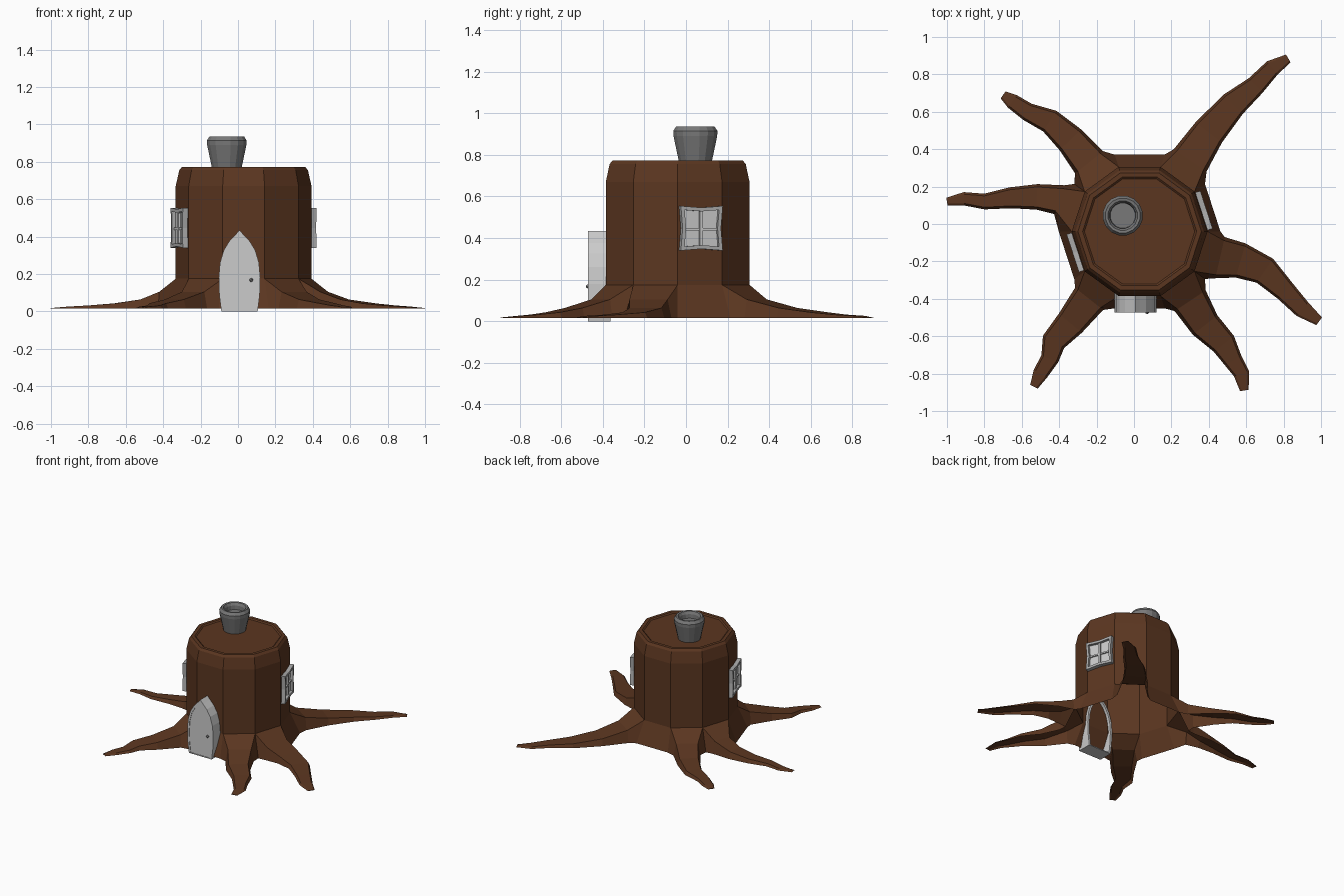
import bpy, bmesh, math
from mathutils import Matrix, Vector

if "Cube" in bpy.data.objects:
    bpy.data.objects.remove(bpy.data.objects["Cube"])

def mat(name, rgb):
    m = bpy.data.materials.new(name)
    m.diffuse_color = (*rgb, 1)
    m.use_nodes = True
    m.node_tree.nodes["Principled BSDF"].inputs["Base Color"].default_value = m.diffuse_color
    return m

BARK = mat("bark brown", (0.105, 0.037, 0.0145))
STONE = mat("chimney grey", (0.19, 0.19, 0.19))
PALE = mat("door pale grey", (0.6, 0.6, 0.6))
FRAME = mat("window frame grey", (0.42, 0.42, 0.42))
KNOB = mat("knob grey", (0.2, 0.2, 0.2))

CX, CY = 0.03, -0.04      # trunk axis

def finish(bm, name, material, recalc=True):
    if recalc:
        bmesh.ops.recalc_face_normals(bm, faces=bm.faces)
    me = bpy.data.meshes.new(name)
    bm.to_mesh(me)
    bm.free()
    me.materials.append(material)
    ob = bpy.data.objects.new(name, me)
    bpy.context.collection.objects.link(ob)
    return ob

def rings_of(bm, profile, n, cx, cy, phase=0.0):
    return [[bm.verts.new((cx + r * math.cos(2 * math.pi * k / n + phase),
                           cy + r * math.sin(2 * math.pi * k / n + phase), z))
             for k in range(n)] for r, z in profile]

def wall(bm, lo, hi, k):
    j = (k + 1) % len(lo)
    bm.faces.new((lo[k], lo[j], hi[j], hi[k]))

# --- trunk: ten-sided, flared foot, recessed cut top, roots grown from the foot
bm = bmesh.new()
profile = [(0.432, 0.015), (0.363, 0.175), (0.363, 0.67), (0.344, 0.755),
           (0.33, 0.772), (0.305, 0.772), (0.295, 0.764)]
rings = rings_of(bm, profile, 10, CX, CY)
roots = {   # trunk face: (width scale, centre line)
    1: (1.0, [(.30, .34), (.40, .49), (.53, .64), (.65, .74), (.74, .835), (.825, .885)]),
    3: (0.88, [(-.24, .33), (-.34, .45), (-.45, .55), (-.57, .60), (-.65, .655), (-.70, .69)]),
    4: (0.72, [(-.40, .13), (-.52, .145), (-.66, .14), (-.80, .12), (-.91, .135), (-1.0, .12)]),
    6: (0.88, [(-.24, -.40), (-.34, -.53), (-.43, -.63), (-.45, -.72), (-.50, -.80), (-.535, -.87)]),
    8: (0.93, [(.30, -.41), (.38, -.54), (.48, -.64), (.53, -.73), (.575, -.80), (.59, -.89)]),
    9: (1.08, [(.46, -.18), (.57, -.195), (.70, -.25), (.81, -.36), (.90, -.455), (.99, -.52)]),
}
half = [0.087, 0.074, 0.06, 0.042, 0.034, 0.014]
tops = [0.105, 0.064, 0.043, 0.032, 0.026, 0.018]
for i in range(len(rings) - 1):
    for k in range(10):
        if i or k not in roots:
            wall(bm, rings[i], rings[i + 1], k)
bm.faces.new(rings[-1])
for k, (s, path) in roots.items():
    j = (k + 1) % 10
    prev = [rings[0][j], rings[1][j], rings[1][k], rings[0][k]]
    a = math.radians(18 + 36 * k)
    last = Vector((CX + .342 * math.cos(a), CY + .342 * math.sin(a)))
    pts = [last] + [Vector(p) for p in path]
    for i in range(1, len(pts)):
        d = (pts[min(i + 1, len(pts) - 1)] - pts[i - 1]).normalized()
        left = Vector((-d.y, d.x))
        w, z = half[i - 1] * s, tops[i - 1]
        b = w + 0.01 + 0.1 * (z - 0.015)
        cur = [bm.verts.new((*(pts[i] + left * o), h))
               for o, h in ((b, 0.015), (w, z), (-w, z), (-b, 0.015))]
        for q in range(3):
            bm.faces.new((prev[q], prev[q + 1], cur[q + 1], cur[q]))
        prev = cur
    bm.faces.new(prev[::-1])
finish(bm, "trunk_and_roots", BARK, recalc=False)

# --- chimney pot with hollow mouth
bm = bmesh.new()
rings = rings_of(bm, [(.078, .755), (.107, .89), (.108, .915), (.094, .936),
                      (.08, .934), (.07, .915), (.068, .885)], 16, -0.06, 0.045, math.pi / 16)
for lo, hi in zip(rings, rings[1:]):
    for k in range(16):
        wall(bm, lo, hi, k)
bm.faces.new(rings[-1])
finish(bm, "chimney", STONE, recalc=False)

# --- helpers for upright frames and panels (local front is -y)
def frame(bm, outer, inner, front, back, m):
    def loop(pts, y):
        return [bm.verts.new(m @ Vector((x, y, z))) for x, z in pts]
    loops = [loop(outer, back), loop(outer, front), loop(inner, front), loop(inner, back)]
    for i in range(4):
        for k in range(len(outer)):
            wall(bm, loops[i], loops[(i + 1) % 4], k)

def plate(name, pts, y, t, m, material):
    bm = bmesh.new()
    f = bm.faces.new([bm.verts.new(m @ Vector((x, y, z))) for x, z in pts])
    out = bmesh.ops.extrude_face_region(bm, geom=[f])
    shift = m.to_3x3() @ Vector((0, t, 0))
    bmesh.ops.translate(bm, verts=[v for v in out["geom"] if isinstance(v, bmesh.types.BMVert)], vec=shift)
    finish(bm, name, material)

def box(bm, x, z, y, size, m):
    bmesh.ops.create_cube(bm, size=1, matrix=m @ Matrix.Translation((x, y, z)) @
                          Matrix.Diagonal((size[0], size[1], size[2], 1)))

# --- pointed door: deep surround, panel, knob
side = [(.097, 0), (.108, .09), (.111, .18), (.104, .26), (.085, .325), (.055, .375), (.022, .41)]
arch = side + [(0, .435)] + [(-x, z) for x, z in reversed(side)]
inner = [(x * 0.86, 0.006 + z * 0.94) for x, z in arch]
M = Matrix.Translation((0.008, 0, 0))
bm = bmesh.new()
frame(bm, arch, inner, -0.472, -0.362, M)
finish(bm, "door_surround", PALE)
plate("door_panel", inner, -0.468, 0.005, M, PALE)
bm = bmesh.new()
bmesh.ops.create_icosphere(bm, subdivisions=2, radius=0.01,
                           matrix=Matrix.Translation((0.07, -0.471, 0.168)))
finish(bm, "door_knob", KNOB)

# --- two windows with pinched frames and glazing bars
def window(name, degrees):
    m = (Matrix.Translation((CX, CY, 0.447)) @
         Matrix.Rotation(math.radians(degrees + 90), 4, 'Z'))
    outer = [(-.106, -.107), (0, -.099), (.106, -.107), (.097, 0),
             (.106, .107), (0, .099), (-.106, .107), (-.097, 0)]
    inn = [(x * 0.82, z * 0.82) for x, z in outer]
    bm = bmesh.new()
    frame(bm, outer, inn, -0.376, -0.347, m)
    finish(bm, name + "_frame", FRAME)
    bm = bmesh.new()
    box(bm, 0, 0, -0.361, (.016, .014, .16), m)
    for x in (-.042, .042):
        box(bm, x, -0.005, -0.36, (.075, .012, .011), m)
    finish(bm, name + "_bars", PALE)
    plate(name + "_panes", inn, -0.356, 0.008, m, PALE)

window("right_window", 18)
window("left_window", 198)
